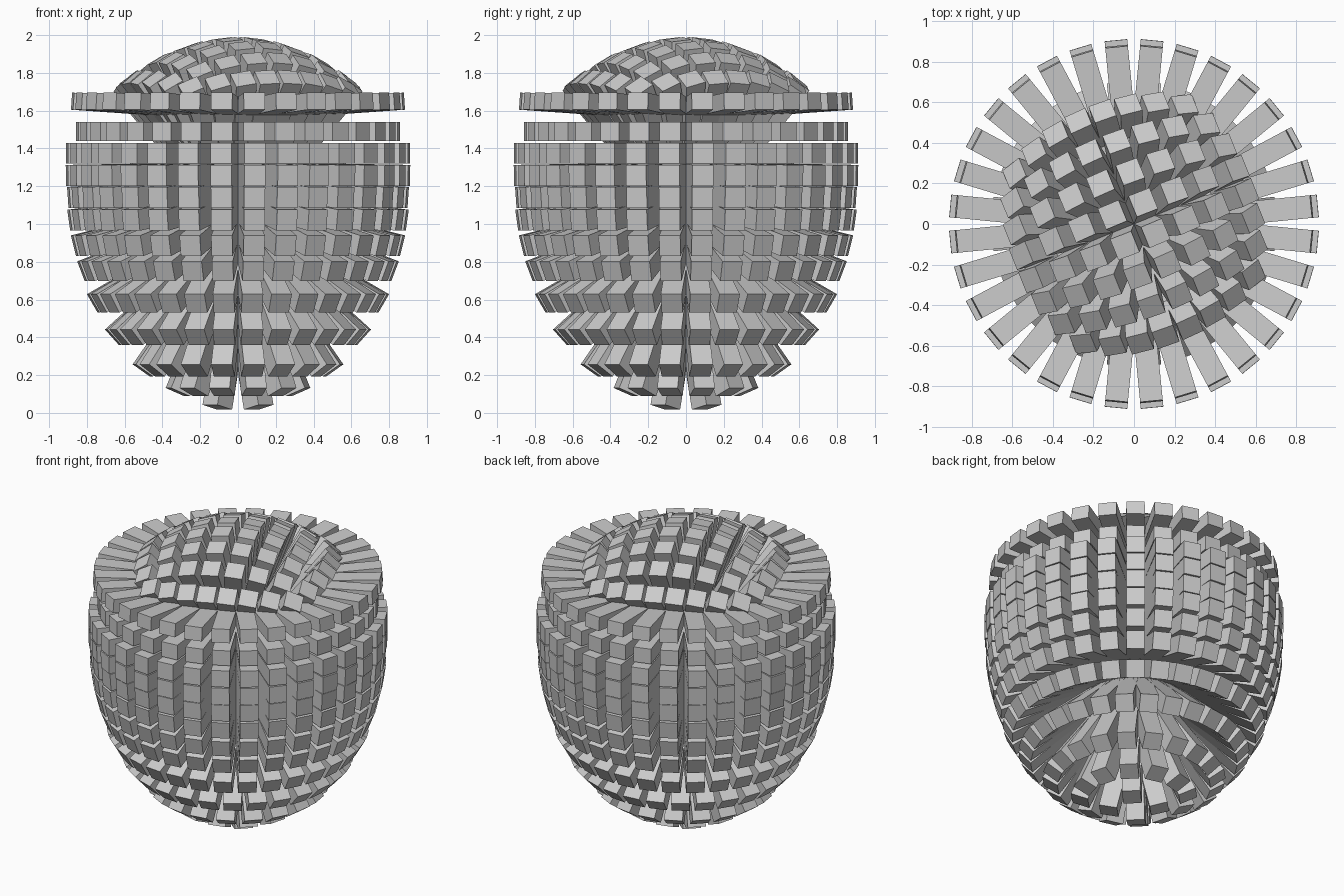
import bpy, bmesh
from math import sin, cos, pi, radians, sqrt
from mathutils import Vector, Matrix

if "Cube" in bpy.data.objects:
    bpy.data.objects.remove(bpy.data.objects["Cube"])


def add_block(bm, tip, d, side, length, w=0.112, h=0.112):
    """Square bar ending at tip, pointing along d, with its width along side."""
    d = d.normalized()
    s = (side - d * side.dot(d)).normalized()
    rot = Matrix((s, d.cross(s), d)).transposed().to_4x4()
    size = Matrix.Diagonal((w, h, length, 1))
    m = Matrix.Translation(tip - d * length / 2) @ rot @ size
    bmesh.ops.create_cube(bm, size=1, matrix=m)


def add_ring(bm, count, r, z, tilt, length, h=0.112):
    """Ring of bars; tilt is the angle below level in degrees."""
    t = radians(tilt)
    for k in range(count):
        a = (k + 0.5) * 2 * pi / count
        out = Vector((cos(a), sin(a), 0))
        add_block(bm, out * r + Vector((0, 0, z)),
                  out * cos(t) - Vector((0, 0, sin(t))),
                  Vector((-sin(a), cos(a), 0)), length, h=h)


def finish(bm, name):
    me = bpy.data.meshes.new(name)
    bm.to_mesh(me)
    bm.free()
    ob = bpy.data.objects.new(name, me)
    bpy.context.collection.objects.link(ob)


# Nearly level rings of 32 bars round the upper body
bm = bmesh.new()
for r, z, tilt, h in [(0.88, 1.65, -4, 0.09), (0.855, 1.49, 0, 0.10),
                      (0.91, 1.375, 0, 0.11), (0.91, 1.257, 1, 0.112)]:
    add_ring(bm, 32, r, z, tilt, 0.6, h)
finish(bm, "upper_rings")

# Lower rings leaning further down, square to the rounded outline
bm = bmesh.new()
for r, z, tilt in [(0.90, 1.14, 4), (0.895, 1.02, 8), (0.87, 0.885, 14),
                   (0.83, 0.75, 21), (0.77, 0.58, 30)]:
    add_ring(bm, 32, r, z, tilt, 0.6)
finish(bm, "lower_side_bars")

# Underside rings, with fewer bars towards the middle
bm = bmesh.new()
for count, r, z, tilt in [(28, 0.665, 0.40, 42), (20, 0.51, 0.225, 55),
                          (12, 0.33, 0.11, 67), (4, 0.155, 0.03, 77)]:
    add_ring(bm, count, r, z, tilt, 0.6)
finish(bm, "bottom_bars")

# Domed crown: 8 x 8 bars in a disc, turned about the vertical axis
bm = bmesh.new()
turn = Matrix.Rotation(radians(22), 3, 'Z')
for i in range(8):
    for j in range(8):
        u, v = (i - 3.5) / 4, (j - 3.5) / 4
        p = turn @ Vector((u * sqrt(1 - v * v / 2), v * sqrt(1 - u * u / 2), 0)) * 0.66
        d = Vector((p.x * 1.4, p.y * 1.4, 1))
        p.z = 1.985 - 0.62 * (p.x ** 2 + p.y ** 2)
        add_block(bm, p, d, turn @ Vector((1, 0, 0)), 0.5)
finish(bm, "crown_bars")
